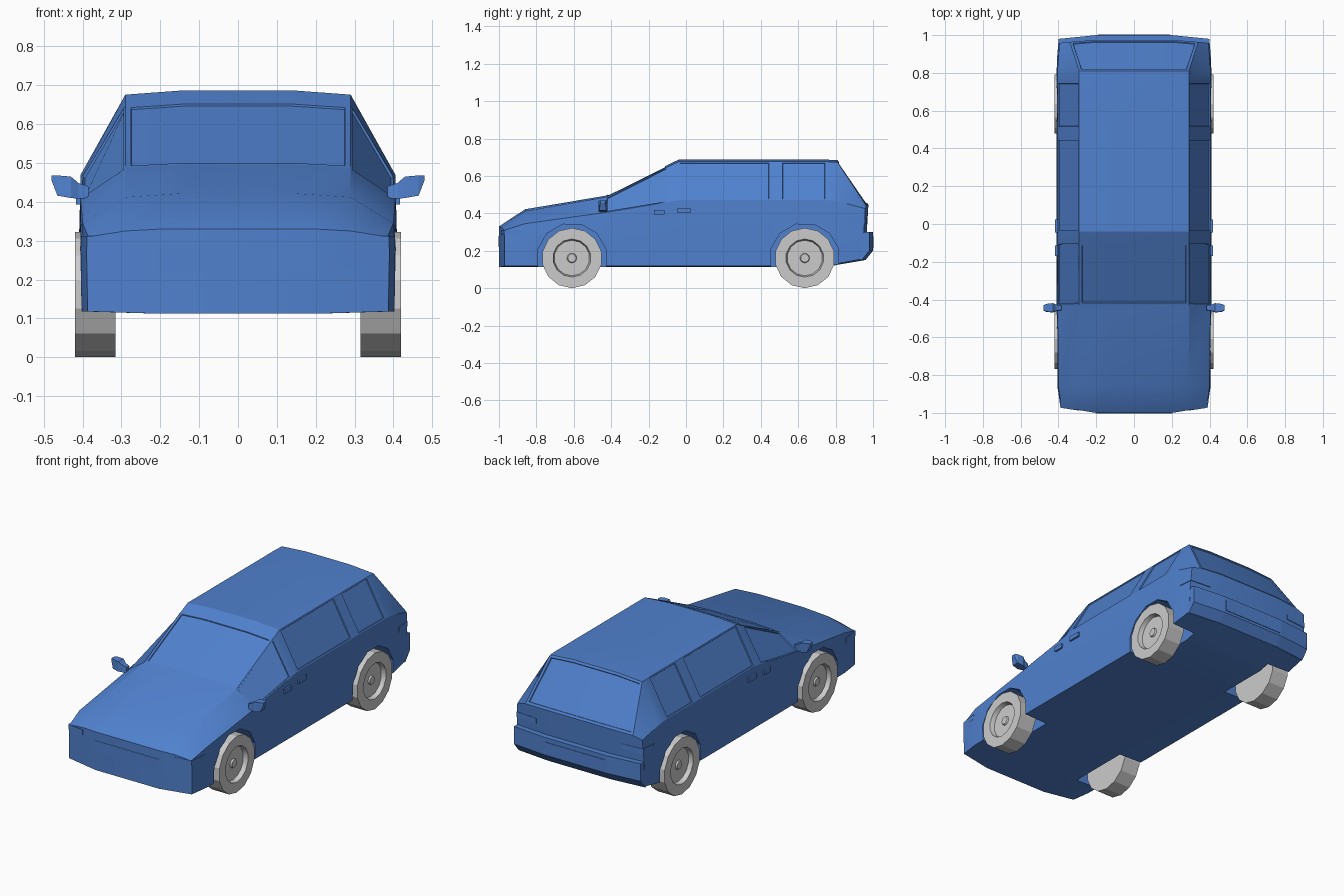
import bpy, bmesh
from math import sin, cos, pi, radians

if "Cube" in bpy.data.objects:
    bpy.data.objects.remove(bpy.data.objects["Cube"])

blue = bpy.data.materials.new("blue_paint")
blue.diffuse_color = (0.08, 0.22, 0.62, 1)
blue.use_nodes = True
blue.node_tree.nodes["Principled BSDF"].inputs["Base Color"].default_value = blue.diffuse_color


def finish(bm, name, mat=None):
    bmesh.ops.recalc_face_normals(bm, faces=bm.faces[:])
    me = bpy.data.meshes.new(name)
    bm.to_mesh(me)
    bm.free()
    ob = bpy.data.objects.new(name, me)
    bpy.context.collection.objects.link(ob)
    if mat:
        me.materials.append(mat)
    return ob


def loft(rings, caps=True):
    """Skin closed rings; returns bmesh, vertex rows and side faces per row."""
    bm = bmesh.new()
    rows = [[bm.verts.new(p) for p in r] for r in rings]
    n = len(rows[0])
    faces = [[bm.faces.new((a[i], a[(i + 1) % n], b[(i + 1) % n], b[i])) for i in range(n)]
             for a, b in zip(rows, rows[1:])]
    if caps:
        bm.faces.new(rows[0])
        bm.faces.new(rows[-1])
    return bm, rows, faces


def disc(y, z, x, r, n, turn=0.0):
    return [(x, y + r * sin(2 * pi * i / n + turn), z - r * cos(2 * pi * i / n + turn)) for i in range(n)]


def shade(ob):
    bpy.ops.object.select_all(action='DESELECT')
    ob.select_set(True)
    bpy.context.view_layer.objects.active = ob
    bpy.ops.object.shade_smooth_by_angle(angle=radians(25))


# Body stations: y, top x, top z, shoulder x, z, belt x, z, side x, bottom z
stations = [
    (-1.00, .20, .330, .29, .325, .385, .31, .390, .112),
    (-0.86, .14, .422, .29, .412, .400, .345, .405, .112),
    (-0.43, .14, .494, .29, .486, .405, .405, .410, .112),
    (-0.10, .14, .658, .29, .648, .405, .460, .410, .112),
    (-0.04, .14, .687, .29, .676, .405, .470, .410, .112),
    (0.45, .14, .687, .29, .676, .405, .470, .410, .112),
    (0.51, .14, .687, .29, .676, .405, .470, .410, .112),
    (0.75, .14, .687, .29, .676, .405, .470, .410, .112),
    (0.81, .14, .685, .29, .674, .405, .465, .410, .125),
    (0.975, .20, .445, .34, .440, .395, .425, .402, .150)]
rings = []
for k, (y, tx, tz, sx, sz, bx, bz, w, lo) in enumerate(stations):
    half = [(tx, tz), (sx, sz), (bx, bz), (w, .28), (w - .003, lo + .006), (.2, lo)]
    ring = []
    for x, z in half + [(-x, z) for x, z in reversed(half)]:
        bow = max(0, abs(x) - .2)
        dy = bow * .16 if k == 0 else (-bow * .08 + (z - .44) * .06 if k == 9 else 0)
        ring.append((x, y + dy, z))
    rings.append(ring)
bm, rows, faces = loft(rings, caps=False)
for r in (rows[0], rows[-1]):                      # bowed nose and tail
    bm.faces.new(r[:6])
    bm.faces.new(r[6:])
    bm.faces.new((r[0], r[5], r[6], r[11]))
bmesh.ops.recalc_face_normals(bm, faces=bm.faces[:])

# Recessed windows: side panes, windscreen, rear glass
panes = [faces[k][i] for k in (2, 4, 6) for i in (1, 9)]
screens = [[faces[k][i] for i in (0, 10, 11)] for k in (2, 8)]
bmesh.ops.inset_individual(bm, faces=panes, thickness=.010, depth=0)
bmesh.ops.inset_individual(bm, faces=panes, thickness=.002, depth=-.006)
for s in screens:
    bmesh.ops.inset_region(bm, faces=s, thickness=.014, depth=0, use_even_offset=True)
    bmesh.ops.inset_region(bm, faces=s, thickness=.002, depth=-.005, use_even_offset=True)
body = finish(bm, "car_body", blue)

# Wheel arches
cutters = []
for y in (-.61, .635):
    for s in (1, -1):
        c = finish(loft([disc(y, .16, s * x, .188, 12, .26) for x in (.26, .6)])[0], "arch_cutter")
        c.hide_render = True
        m = body.modifiers.new("arch", 'BOOLEAN')
        m.object, m.operation, m.solver = c, 'DIFFERENCE', 'EXACT'
        cutters.append(c)
cut = bpy.data.meshes.new_from_object(body.evaluated_get(bpy.context.evaluated_depsgraph_get()))
body.modifiers.clear()
body.data = cut
for c in cutters:
    bpy.data.objects.remove(c)
shade(body)

# Wheels with dished rims and hub caps
section = [(.315, .161), (.42, .161), (.42, .102), (.395, .095), (.395, .026), (.404, .022)]
for y, end in ((-.61, "front"), (.635, "rear")):
    for s, side in ((1, "right"), (-1, "left")):
        shade(finish(loft([disc(y, .161, s * x, r, 14) for x, r in section])[0], f"{end}_{side}_wheel"))

# Rear bumper
rings = []
for x in (-.4, -.2, .2, .4):
    y = 1 - (abs(x) - .2) * .1
    rings.append([(x, .93, .30), (x, y, .30), (x, y, .20), (x, y - .04, .15), (x, .93, .15)])
finish(loft(rings)[0], "rear_bumper", blue)


def box(name, x0, x1, y0, y1, z0, z1):
    return finish(loft([[(x, y0, z0), (x, y1, z0), (x, y1, z1), (x, y0, z1)] for x in (x0, x1)])[0],
                  name, blue)


# Plate panels
box("front_plate", -.205, .205, -1.002, -.98, .22, .28)
box("rear_plate", -.19, .19, .98, 1.003, .215, .275)

for s, side in ((1, "right"), (-1, "left")):
    # Door handles
    for y0, y1, z in ((-.17, -.115, .393), (-.045, .025, .403)):
        box(f"{side}_door_handle", s * .40, s * .417, y0, y1, z, z + .026)
    # Wing mirrors: stalk widening into a tapered housing
    path = [(.385, .41, .44, .012), (.41, .408, .448, .016), (.43, .41, .465, .024),
            (.465, .416, .468, .02), (.48, .455, .468, .012)]
    rings = [[(s * x, -.445 - d, z0), (s * x, -.445 + d, z0), (s * x, -.443 + d, z1), (s * x, -.443 - d, z1)]
             for x, z0, z1, d in path]
    finish(loft(rings)[0], f"{side}_mirror", blue)
    # Wraparound head lamps and tail lamps
    for name, plan, z0, z1 in (
            ("head_lamp", [(.29, -.988), (.389, -.973), (.404, -.87), (.38, -.87), (.37, -.95), (.29, -.96)], .283, .312),
            ("tail_lamp", [(.27, .968), (.401, .957), (.408, .87), (.38, .87), (.37, .93), (.27, .94)], .345, .375)):
        finish(loft([[(s * x, y, z) for x, y in plan] for z in (z0, z1)])[0], f"{side}_{name}", blue)
